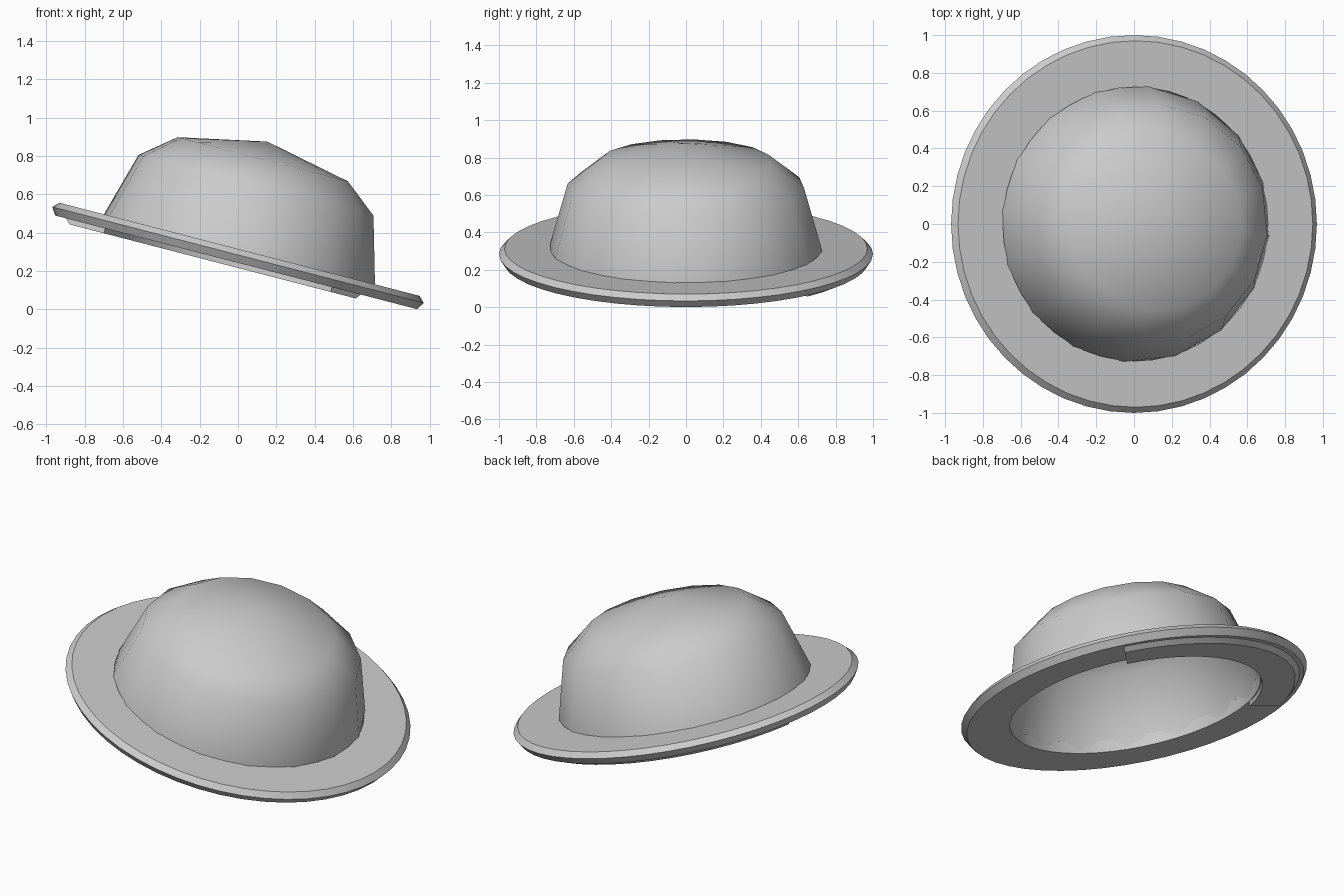
import bpy, bmesh, math
from mathutils import Matrix

if "Cube" in bpy.data.objects:
    bpy.data.objects.remove(bpy.data.objects["Cube"])

TILT = Matrix.Translation((0, 0, 0.284)) @ Matrix.Rotation(math.radians(14.5), 4, 'Y')

grey = bpy.data.materials.new("light_grey")
grey.diffuse_color = (0.6, 0.6, 0.6, 1)
grey.use_nodes = True
grey.node_tree.nodes["Principled BSDF"].inputs["Base Color"].default_value = grey.diffuse_color


def lathe(name, profile, segs, start=0.0, sweep=360.0, closed=True, sharp=True):
    """Spin a (radius, height) profile about z; full circle or a sector."""
    full = sweep >= 360
    bm = bmesh.new()
    cols = []
    for i in range(segs if full else segs + 1):
        a = math.radians(start + sweep * i / segs)
        cols.append([bm.verts.new((r * math.cos(a), r * math.sin(a), h)) for r, h in profile])
    n = len(profile)
    for i in range(segs):
        a, b = cols[i], cols[(i + 1) % len(cols)]
        for j in range(n if closed else n - 1):
            k = (j + 1) % n
            bm.faces.new((a[j], b[j], b[k], a[k]))
    if not full:
        bm.faces.new(cols[0])
        bm.faces.new(cols[-1][::-1])
    bmesh.ops.remove_doubles(bm, verts=bm.verts, dist=1e-5)
    bmesh.ops.recalc_face_normals(bm, faces=bm.faces)
    me = bpy.data.meshes.new(name)
    bm.to_mesh(me)
    bm.free()
    ob = bpy.data.objects.new(name, me)
    bpy.context.collection.objects.link(ob)
    me.materials.append(grey)
    ob.matrix_world = TILT
    bpy.ops.object.select_all(action='DESELECT')
    ob.select_set(True)
    bpy.context.view_layer.objects.active = ob
    if sharp:
        bpy.ops.object.shade_smooth_by_angle(angle=math.radians(30))
    else:
        bpy.ops.object.shade_smooth()
    return ob


# round brim with a bevelled rim and a hole under the crown
lathe("brim", [(0.725, 0.03), (0.97, 0.03), (1.0, 0.0), (0.975, -0.04), (0.725, -0.04)], 48)

# thicker lining sector under the back of the brim
lathe("brim_lining", [(0.73, -0.03), (0.96, -0.03), (0.92, -0.066), (0.73, -0.066)],
      16, start=45, sweep=120)

# hollow low-poly crown, open underneath
lathe("crown", [(0.74, -0.03), (0.73, 0.04), (0.635, 0.375), (0.46, 0.515), (0.0, 0.61)],
      16, start=17.3, closed=False, sharp=False)
